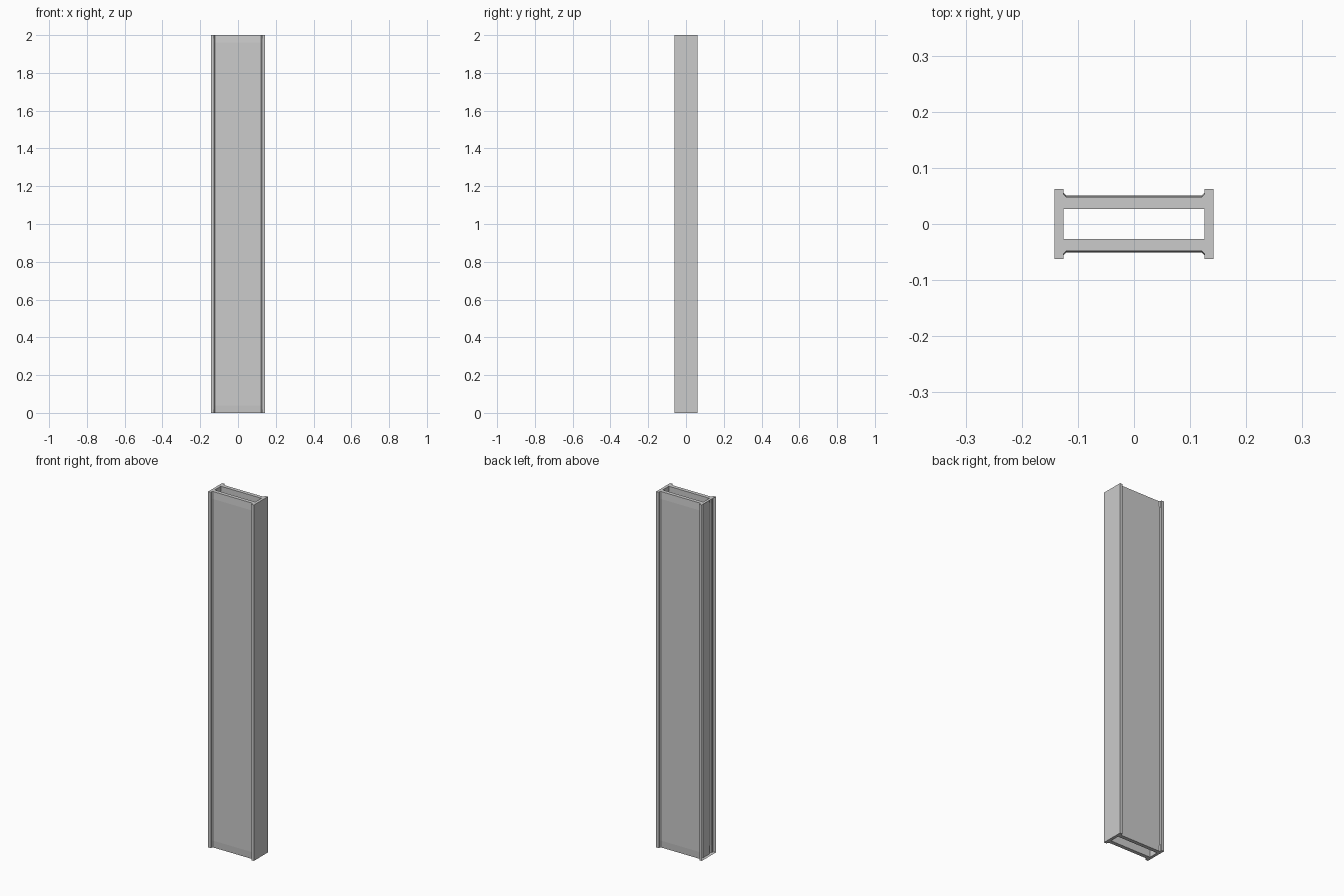
import bpy, bmesh

if "Cube" in bpy.data.objects:
    bpy.data.objects.remove(bpy.data.objects["Cube"])

H = 2.0                  # height
XO, XI = 0.142, 0.126    # outer and inner x of the side plates
YO = 0.062               # half depth of the side plates
YP, YI = 0.051, 0.027    # panel outer and inner face
BAND = 0.04              # height of the sloped end bands
SLOPE = 0.003            # how far the ends slope inwards
FILLET = 0.005           # corner strip beside each plate


def make_object(name, faces):
    """Build a flat-shaded mesh from a list of polygons given as points."""
    bm = bmesh.new()
    for pts in faces:
        bm.faces.new([bm.verts.new(p) for p in pts])
    bmesh.ops.remove_doubles(bm, verts=bm.verts, dist=1e-5)
    bmesh.ops.recalc_face_normals(bm, faces=bm.faces)
    mesh = bpy.data.meshes.new(name)
    bm.to_mesh(mesh)
    bm.free()
    obj = bpy.data.objects.new(name, mesh)
    bpy.context.collection.objects.link(obj)
    return obj


def wall_x(x, y0, y1):
    return [(x, y0, 0), (x, y1, 0), (x, y1, H), (x, y0, H)]


def wall_y(y, x0, x1):
    return [(x0, y, 0), (x1, y, 0), (x1, y, H), (x0, y, H)]


def floor(z, x0, x1, y0, y1):
    return [(x0, y0, z), (x1, y0, z), (x1, y1, z), (x0, y1, z)]


# Solid right side plate
make_object("right_side_plate", [
    wall_x(XO, -YO, YO), wall_x(XI, -YO, YO),
    wall_y(-YO, XI, XO), wall_y(YO, XI, XO),
    floor(0, XI, XO, -YO, YO), floor(H, XI, XO, -YO, YO)])

# Left side plate, an open channel whose outer face is left off
make_object("left_side_channel", [
    wall_x(-XI, -YO, -YP), wall_x(-XI, -YI, YI), wall_x(-XI, YP, YO),
    wall_y(-YO, -XO, -XI), wall_y(YO, -XO, -XI),
    floor(0, -XO, -XI, -YO, YO), floor(H, -XO, -XI, -YO, YO)])


# Hollow panels with sloped ends and corner strips
def panel(name, s):
    def ring(z, inset):
        return [(x, s * (y - inset), z) for x, y in (
            (-XI, YP + FILLET), (-XI + FILLET, YP),
            (XI - FILLET, YP), (XI, YP + FILLET))]

    rings = [ring(0, SLOPE), ring(BAND, 0), ring(H - BAND, 0), ring(H, SLOPE)]
    faces = [wall_y(s * YI, -XI, XI)]
    for a, b in zip(rings, rings[1:]):
        for i in range(3):
            faces.append([a[i], a[i + 1], b[i + 1], b[i]])
    for r in (rings[0], rings[-1]):
        z = r[0][2]
        faces.append(r + [(XI, s * YI, z), (-XI, s * YI, z)])
    make_object(name, faces)


panel("front_panel", -1)
panel("back_panel", 1)
